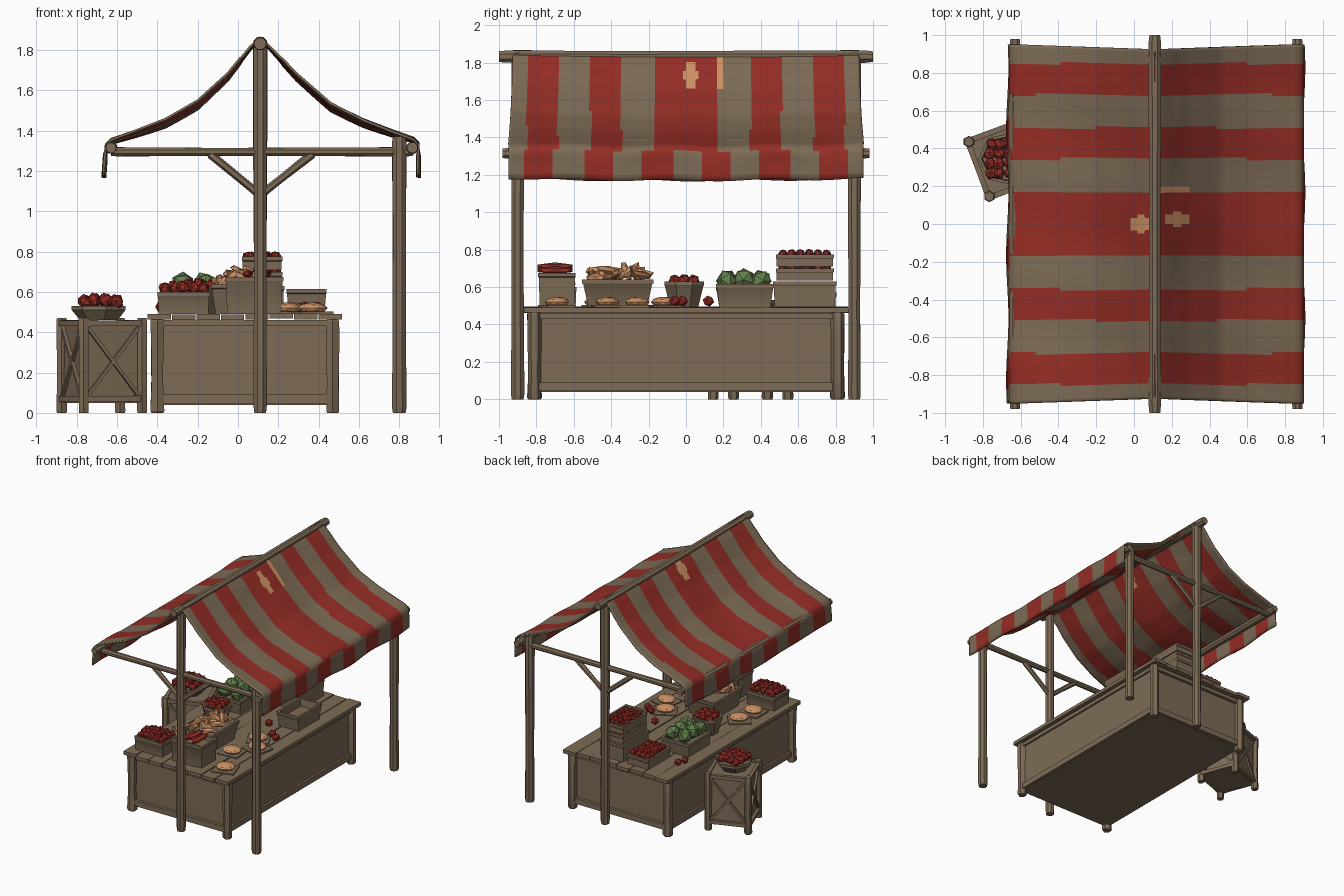
import bpy, bmesh, math, random
from mathutils import Vector, Matrix

if "Cube" in bpy.data.objects:
    bpy.data.objects.remove(bpy.data.objects["Cube"])
random.seed(4)

def material(name, rgb):
    m = bpy.data.materials.new(name)
    m.diffuse_color = (*rgb, 1)
    m.use_nodes = True
    m.node_tree.nodes["Principled BSDF"].inputs["Base Color"].default_value = m.diffuse_color
    return m
BROWN = material("weathered_brown", (0.205, 0.148, 0.092))
RED = material("red", (0.30, 0.026, 0.019))
TAN = material("tan", (0.62, 0.29, 0.13))
GREEN = material("green", (0.125, 0.215, 0.075))

def finish(name, bm, mats, smooth=30):
    bmesh.ops.recalc_face_normals(bm, faces=bm.faces[:])
    me = bpy.data.meshes.new(name)
    bm.to_mesh(me)
    bm.free()
    for m in mats:
        me.materials.append(m)
    ob = bpy.data.objects.new(name, me)
    bpy.context.collection.objects.link(ob)
    bpy.context.view_layer.objects.active = ob
    ob.select_set(True)
    bpy.ops.object.shade_smooth_by_angle(angle=math.radians(smooth))
    ob.select_set(False)
    return ob

def loft(bm, rings):
    vs = [[bm.verts.new(p) for p in r] for r in rings]
    for a, b in zip(vs, vs[1:]):
        for i in range(len(a)):
            j = (i + 1) % len(a)
            bm.faces.new((a[i], a[j], b[j], b[i]))
    bm.faces.new(vs[0][::-1])
    bm.faces.new(vs[-1])

def box(bm, c, s, rot=0):
    m = Matrix.Translation(c) @ Matrix.Rotation(rot, 4, 'Z') @ Matrix.Diagonal((*s, 1))
    bmesh.ops.create_cube(bm, size=1, matrix=m)

def pole(bm, p, q, r, n=8, wob=0.06):
    # slightly uneven round timber
    p, q = Vector(p), Vector(q)
    rot = (q - p).to_track_quat('Z', 'Y')
    rings = []
    for t, k in ((0, .9), (.02, 1.05), (.35, .95), (.7, 1), (.98, 1.05), (1, .9)):
        k *= 1 + random.uniform(-wob, wob)
        rings.append([p.lerp(q, t) + rot @ Vector((r * k * math.cos(a), r * k * math.sin(a), 0))
                      for a in [math.tau * (i + .5) / n for i in range(n)]])
    loft(bm, rings)

def outline(n, w, d, rot):
    # four sides gives a rectangle, more gives an ellipse
    f = math.sqrt(.5) if n == 4 else .5
    m = Matrix.Rotation(rot, 3, 'Z')
    return [m @ Vector((w * f * math.cos(a), d * f * math.sin(a), 0))
            for a in [math.tau * (i + .5) / n for i in range(n)]]

def container(name, x, y, z0, z1, w, d, base=.85, n=4, rot=0, fill=.03):
    bm = bmesh.new()
    o = outline(n, w, d, rot)
    i = outline(n, w - .035, d - .035, rot)
    loft(bm, [[p * k + Vector((x, y, z)) for p in src] for src, k, z in
              ((o, base, z0), (o, .97, z1 - .025), (o, 1, z1 - .02), (o, 1, z1), (i, 1, z1), (i, .95, z1 - fill))])
    finish(name, bm, [BROWN])

def blob(bm, c, s, rot=(0, 0, 0), sub=1):
    m = Matrix.Translation(c)
    for a, ax in zip(rot, 'XYZ'):
        m = m @ Matrix.Rotation(a, 4, ax)
    bmesh.ops.create_icosphere(bm, subdivisions=sub, radius=1, matrix=m @ Matrix.Diagonal((*s, 1)))

def heap(name, x, y, z, w, d, r, nx, ny, mat, dome=.03, rot=0):
    bm = bmesh.new()
    m = Matrix.Rotation(rot, 3, 'Z')
    for i in range(nx):
        for j in range(ny):
            u, v = (i + .5) / nx * 2 - 1, (j + .5) / ny * 2 - 1
            p = m @ Vector((u * w / 2, v * d / 2, 0))
            blob(bm, (x + p.x + random.uniform(-.01, .01), y + p.y, z + dome * (1 - (u * u + v * v) / 2)),
                 (r, r, r * .9), [random.uniform(0, 3) for _ in range(3)])
    finish(name, bm, [mat], 20)

# timber frame: posts, ridge, eaves, cross beams and braces
bm = bmesh.new()
for y in (-.9, .9):
    pole(bm, (.11, y, 0), (.11, y, 1.85), .036)
    pole(bm, (.8, y, 0), (.8, y, 1.37), .036)
finish("posts", bm, [BROWN])
bm = bmesh.new()
pole(bm, (.11, -1, 1.832), (.11, 1, 1.832), .034, wob=.02)
for x in (-.63, .865):
    pole(bm, (x, -.98, 1.315), (x, .98, 1.315), .03, wob=.03)
finish("ridge_and_eave_poles", bm, [BROWN])
bm = bmesh.new()
for y in (-.9, .9):
    pole(bm, (-.63, y, 1.295), (.87, y, 1.295), .023)
    for x in (-.14, .37):
        pole(bm, (.11, y, 1.08), (x, y, 1.285), .02, 6)
finish("beams_and_braces", bm, [BROWN])

# striped awning with valances
PROFILE = [(-.665, 1.18), (-.66, 1.25), (-.655, 1.33), (-.63, 1.355), (-.52, 1.395), (-.36, 1.455), (-.2, 1.545),
           (-.05, 1.68), (.06, 1.815), (.11, 1.862), (.16, 1.815), (.29, 1.68), (.46, 1.535), (.62, 1.455),
           (.76, 1.4), (.87, 1.36), (.895, 1.335), (.895, 1.25), (.895, 1.18)]
rows = []
for a, b in zip(PROFILE, PROFILE[1:]):
    k = max(1, round(math.dist(a, b) / .03))
    rows += [((a[0] + (b[0] - a[0]) * t / k), (a[1] + (b[1] - a[1]) * t / k)) for t in range(k)]
rows.append(PROFILE[-1])
NY = 112
bm = bmesh.new()
grid = []
for x, z in rows:
    half = .925 + .025 * min(1, abs(x - .11) / .7)
    line = []
    for j in range(NY + 1):
        v = j / NY * 2 - 1
        sag = (1 - v * v) * (.01 + .025 * math.sin(math.pi * min(1, abs(x - .11) / .78)))
        ripple = .005 * math.sin(11 * v + 3 * x)
        flutter = .006 * math.sin(9 * v) if z < 1.3 else 0
        line.append(bm.verts.new((x + flutter, v * half, z - sag + ripple * (abs(x - .11) > .1))))
    grid.append(line)
for i in range(len(grid) - 1):
    for j in range(NY):
        f = bm.faces.new((grid[i][j], grid[i + 1][j], grid[i + 1][j + 1], grid[i][j + 1]))
        c = f.calc_center_median()
        y = abs(c.y)
        if c.z < 1.33 and not -.64 < c.x < .88:
            red = (c.y + .865) % .315 < .16 and y < .88
        else:
            red = y < .17 or .345 < y < .51 or .685 < y < .85
            patch = (((c.x - .04) / .06) ** 2 + (c.y / .045) ** 2 < 1
                     or ((c.x - .225) / .07) ** 2 + ((c.y - .025) / .035) ** 2 < 1
                     or (.13 < c.x < .29 and .165 < c.y < .2))
            f.material_index = 2 if patch else 0
        if red and f.material_index == 0:
            f.material_index = 1
awning = finish("striped_awning", bm, [BROWN, RED, TAN], 60)
solid = awning.modifiers.new("cloth_thickness", 'SOLIDIFY')
solid.thickness, solid.offset = .012, 0

# counter
bm = bmesh.new()
box(bm, (.035, 0, .25), (.87, 1.6, .42))
finish("counter_panels", bm, [BROWN])
bm = bmesh.new()
for x in (-.4, .47):
    for y in (-.81, .81):
        pole(bm, (x, y, 0), (x, y, .465), .036, 6)
    box(bm, (x, 0, .068), (.035, 1.6, .045))
    box(bm, (x, 0, .445), (.03, 1.6, .03))
for y in (-.81, .81):
    box(bm, (.035, y, .068), (.87, .03, .045))
    box(bm, (.035, y, .445), (.87, .03, .03))
finish("counter_legs_and_rails", bm, [BROWN])
bm = bmesh.new()
for i in range(8):
    box(bm, (-.39 + i * .121, random.uniform(-.01, .01), .478 + random.uniform(-.004, .004)), (.116, 1.74, .028))
finish("counter_planks", bm, [BROWN])

# side stand with crossed slats
ROT = math.radians(20.6)
M = Matrix.Translation((-.675, .345, 0)) @ Matrix.Rotation(ROT, 4, 'Z')
bm = bmesh.new()
box(bm, M @ Vector((0, 0, .25)), (.3, .3, .4), ROT)
for s in (0, 1, 2, 3):
    R = M @ Matrix.Rotation(s * math.pi / 2, 4, 'Z')
    pole(bm, R @ Vector((.155, .155, 0)), R @ Vector((.155, .155, .47)), .028, 6)
    for z in (.07, .445):
        pole(bm, R @ Vector((.16, -.15, z)), R @ Vector((.16, .15, z)), .02, 4)
    for t in (-1, 1):
        pole(bm, R @ Vector((.158, -.14 * t, .08)), R @ Vector((.158, .14 * t, .43)), .012, 4)
finish("side_stand", bm, [BROWN])
container("side_bowl", -.685, .345, .46, .53, .28, .28, .7, 7)
heap("side_apples", -.685, .345, .535, .2, .2, .036, 4, 4, RED, .03)

# crates and baskets on the counter
container("front_crate", -.27, -.685, .49, .6, .26, .2, .95)
heap("front_tomatoes", -.27, -.685, .6, .23, .17, .032, 5, 4, RED, .03)
container("front_pot", .08, -.69, .49, .675, .29, .2, .92)
container("carrot_box", .0, -.365, .49, .64, .27, .38, .82)
container("red_fruit_bowl", -.19, -.01, .49, .63, .23, .23, .7, 8)
heap("bowl_fruit", -.19, -.01, .615, .15, .15, .035, 3, 3, RED, .025)
container("cabbage_basket", -.22, .31, .49, .6, .26, .3, .88)
heap("cabbages", -.22, .31, .61, .24, .27, .062, 2, 3, GREEN, .035)
container("back_tomato_crate", -.12, .66, .49, .57, .2, .29, .95)
heap("back_tomatoes", -.12, .66, .57, .17, .25, .03, 4, 6, RED, .015)
container("empty_box", .34, .315, .49, .615, .2, .31, .88, fill=.06)
container("stack_crate_low", .12, .635, .49, .63, .22, .34, .95)
container("stack_crate_mid", .12, .635, .635, .7, .2, .31, .97)
container("stack_crate_top", .12, .635, .71, .775, .2, .31, .97)
for z in (.695, .77):
    heap("stack_fruit", .12, .635, z, .17, .28, .026, 4, 6, RED, .01)

# carrots, fish, loaves and loose fruit
bm = bmesh.new()
for i in range(16):
    blob(bm, (random.uniform(-.09, .08), -.5 + i * .018, random.uniform(.65, .69)), (.085, .024, .024),
         (random.uniform(-.3, .3), random.uniform(-.8, .8), random.uniform(0, 3.1)))
finish("carrots", bm, [TAN], 20)
bm = bmesh.new()
for x, z in ((.05, .69), (.1, .71), (.14, .69)):
    blob(bm, (x, -.7, z), (.03, .11, .022))
finish("red_fish", bm, [RED], 20)
bm, plates = bmesh.new(), bmesh.new()
for x, y, a in ((.37, -.69, .3), (.36, -.26, -.2), (.27, -.12, .5), (.24, -.42, .1), (-.27, -.31, .7), (-.28, -.48, 0)):
    blob(bm, (x, y, .52), (.075, .065, .028), (0, 0, a), 2)
    box(plates, (x, y, .497), (.17, .16, .012), a)
finish("loaves", bm, [TAN], 20)
finish("bread_boards", plates, [BROWN])
bm = bmesh.new()
for x, y in ((.39, -.06), (.33, -.02), (-.38, .56), (-.36, .62), (.2, .12)):
    blob(bm, (x, y, .525), (.032, .032, .03), (x, y, 1))
finish("loose_tomatoes", bm, [RED], 20)
